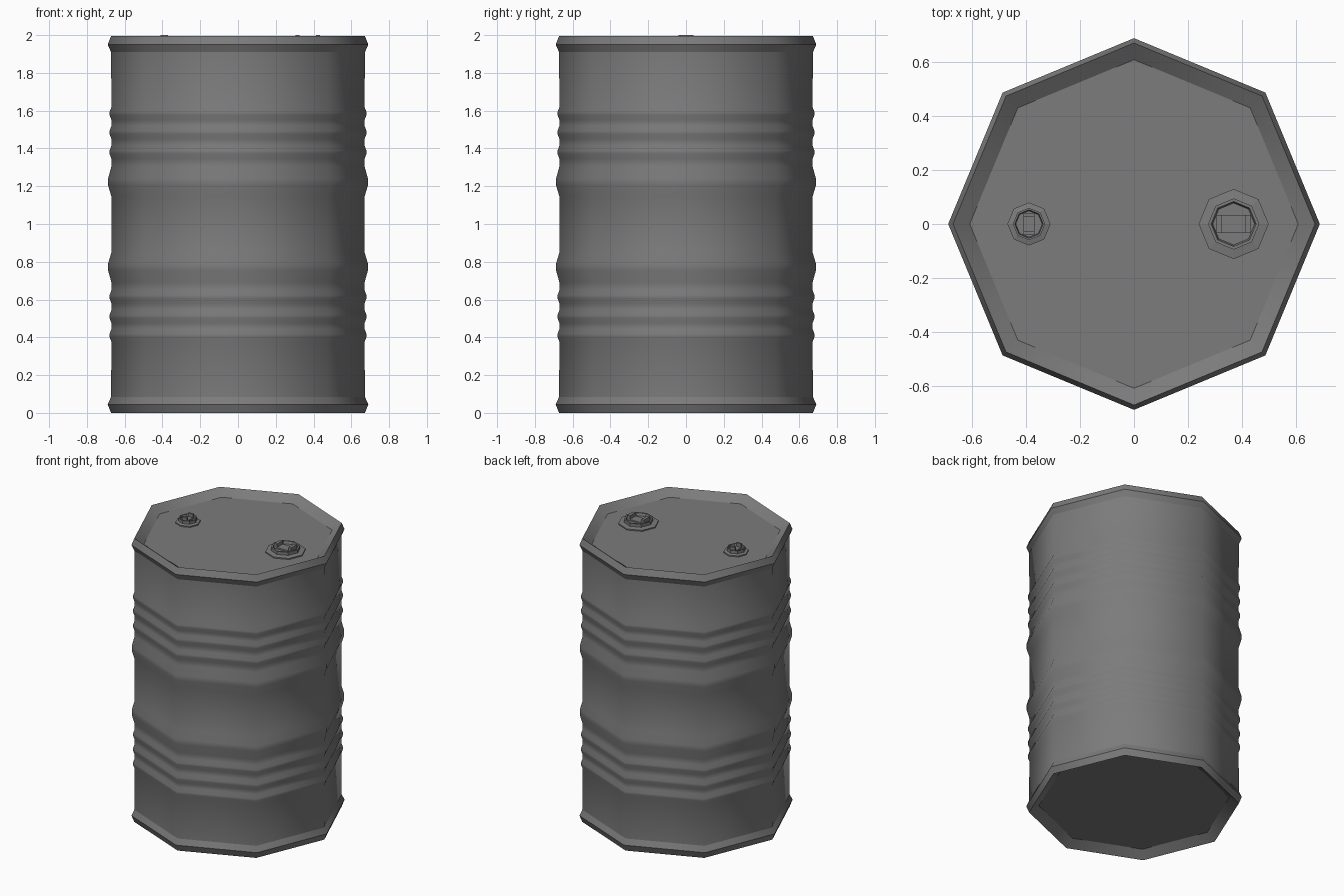
import bpy
import bmesh
from math import cos, sin, pi

cube = bpy.data.objects.get("Cube")
if cube:
    bpy.data.objects.remove(cube)

SIDES = 8
RIM_TOP = 1.995
LID = 1.95

steel = bpy.data.materials.new("grey steel")
steel.use_nodes = True
steel.diffuse_color = (0.2, 0.2, 0.2, 1)
steel.node_tree.nodes["Principled BSDF"].inputs["Base Color"].default_value = (0.2, 0.2, 0.2, 1)


def finish(bm, name, location=(0, 0, 0)):
    mesh = bpy.data.meshes.new(name)
    bmesh.ops.recalc_face_normals(bm, faces=bm.faces)
    bm.to_mesh(mesh)
    bm.free()
    mesh.materials.append(steel)
    obj = bpy.data.objects.new(name, mesh)
    obj.location = location
    bpy.context.collection.objects.link(obj)
    return obj


def lathe(name, profile, sharp_rings=(), smooth=True, location=(0, 0, 0)):
    """Spin (radius, height) points into an octagonal solid, capped at both ends."""
    bm = bmesh.new()
    rings = []
    for r, z in profile:
        rings.append([bm.verts.new((r * cos(2 * pi * i / SIDES), r * sin(2 * pi * i / SIDES), z))
                      for i in range(SIDES)])
    for low, high in zip(rings, rings[1:]):
        for i in range(SIDES):
            j = (i + 1) % SIDES
            bm.faces.new((low[i], low[j], high[j], high[i])).smooth = smooth
    bm.faces.new(rings[0][::-1])
    bm.faces.new(rings[-1])
    for k in sharp_rings:
        for i in range(SIDES):
            bm.edges.get((rings[k][i], rings[k][(i + 1) % SIDES])).smooth = False
    return finish(bm, name, location)


# Drum: lower half of the profile, then its mirror image
half = [(0.61, 0.045), (0.672, 0.0), (0.69, 0.045), (0.672, 0.085)]
for z in (0.41, 0.51, 0.615):
    half += [(0.67, z - 0.035), (0.68, z - 0.008), (0.68, z + 0.008), (0.67, z + 0.035)]
half += [(0.67, 0.69), (0.688, 0.755), (0.688, 0.79), (0.67, 0.85)]
profile = half + [(r, RIM_TOP - z) for r, z in reversed(half)]
last = len(profile) - 1
lathe("drum_body", profile, (0, 1, 2, 3, last - 3, last - 2, last - 1, last))


# Bungs: flanged octagonal cup with two lugs joined by a low bar
def bung(name, x, flange, cup, length, width, along_x):
    lathe(name + "_cup",
          [(flange, 0), (flange, 0.008), (cup, 0.013), (cup, 0.034),
           (cup * 0.88, 0.034), (cup * 0.82, 0.016)],
          smooth=False, location=(x, 0, LID))
    bm = bmesh.new()
    end = length * 0.34
    outline = [(-length / 2, 0.012), (length / 2, 0.012), (length / 2, 0.05), (end, 0.05),
               (end, 0.026), (-end, 0.026), (-end, 0.05), (-length / 2, 0.05)]
    face = bm.faces.new([bm.verts.new((u, -width / 2, z) if along_x else (-width / 2, u, z))
                         for u, z in outline])
    extruded = bmesh.ops.extrude_face_region(bm, geom=[face])["geom"]
    bmesh.ops.translate(bm, verts=[v for v in extruded if isinstance(v, bmesh.types.BMVert)],
                        vec=(0, width, 0) if along_x else (width, 0, 0))
    finish(bm, name + "_lugs", (x, 0, LID))


bung("large_bung", 0.37, 0.13, 0.095, 0.13, 0.065, True)
bung("small_bung", -0.39, 0.08, 0.06, 0.08, 0.04, False)
